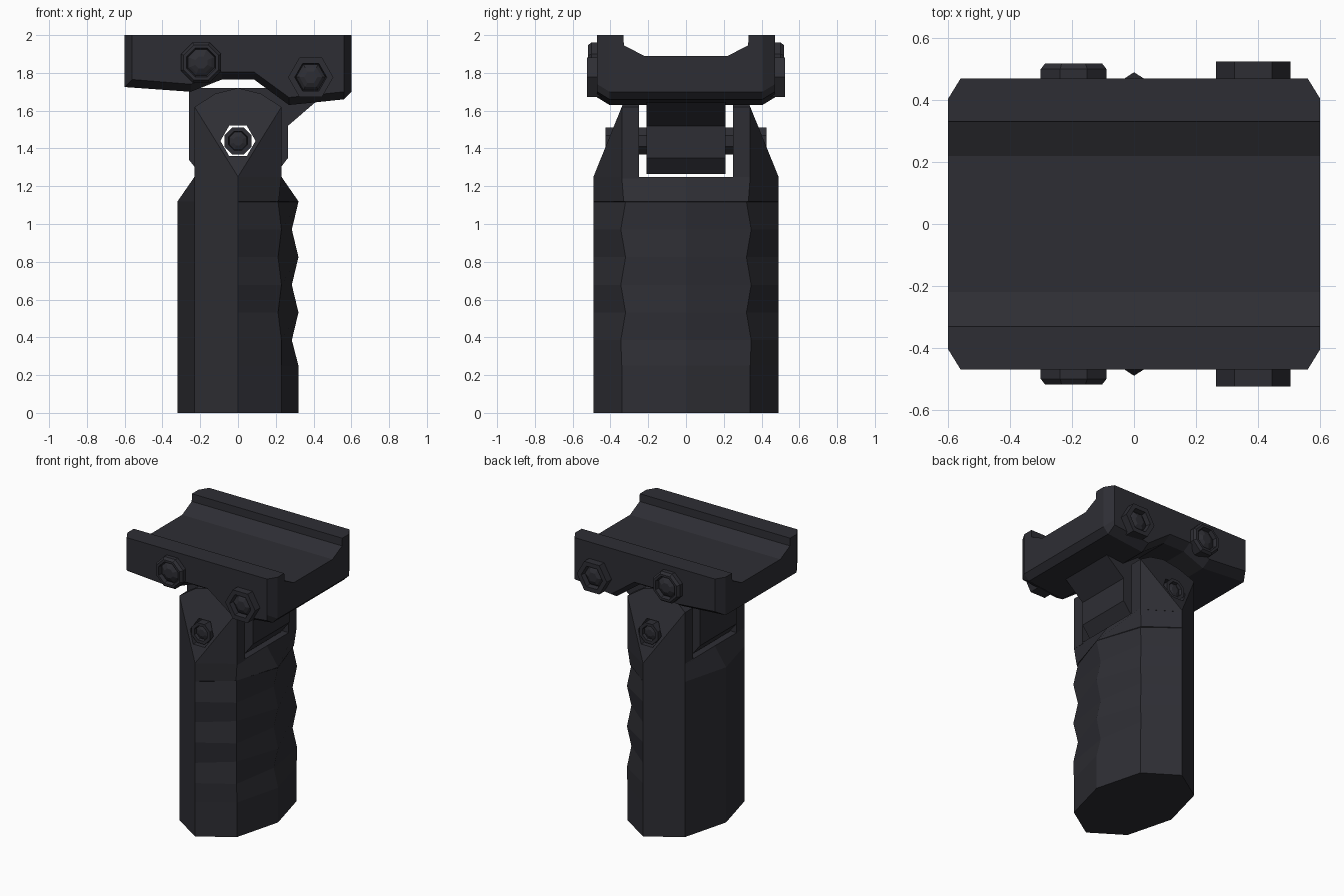
import bpy, bmesh
from math import cos, sin, pi

if "Cube" in bpy.data.objects:
    bpy.data.objects.remove(bpy.data.objects["Cube"], do_unlink=True)

black = bpy.data.materials.new("matte_black")
black.use_nodes = True
colour = (0.027, 0.027, 0.034, 1)
black.diffuse_color = colour
bsdf = next(n for n in black.node_tree.nodes if n.type == 'BSDF_PRINCIPLED')
bsdf.inputs["Base Color"].default_value = colour
bsdf.inputs["Roughness"].default_value = 0.7


def finish(name, bm):
    bmesh.ops.recalc_face_normals(bm, faces=bm.faces)
    mesh = bpy.data.meshes.new(name)
    bm.to_mesh(mesh)
    bm.free()
    mesh.materials.append(black)
    obj = bpy.data.objects.new(name, mesh)
    bpy.context.collection.objects.link(obj)
    return obj


def loft(name, rings):
    """Skin a list of equal-length closed rings and cap both ends."""
    bm = bmesh.new()
    rows = [[bm.verts.new(p) for p in ring] for ring in rings]
    n = len(rows[0])
    for a, b in zip(rows, rows[1:]):
        for i in range(n):
            j = (i + 1) % n
            bm.faces.new((a[i], a[j], b[j], b[i]))
    bm.faces.new(rows[0])
    bm.faces.new(rows[-1])
    return finish(name, bm)


def turned(name, x, z, sides, steps, phase=0.0):
    """Faceted part turned about the y direction; steps are (radius, y)."""
    angles = [phase + 2 * pi * i / sides for i in range(sides)]
    return loft(name, [[(x + r * cos(a), y, z + r * sin(a)) for a in angles]
                       for r, y in steps])


# Grip: octagonal column with finger ridges on the +x side
def grip_ring(z, ridge, cx=0.23, cy=0.34, back=0.32):
    return [(0, -0.49, z), (cx, -cy, z), (ridge, 0, z), (cx, cy, z),
            (0, 0.49, z), (-0.23, 0.34, z), (-back, 0, z), (-0.23, -0.34, z)]


rings = [grip_ring(0, 0.32), grip_ring(0.25, 0.32)]
for k in range(6):
    z = 0.385 + 0.1465 * k
    if k % 2 == 0:
        rings.append(grip_ring(z, 0.285, 0.23, 0.345))
    else:
        rings.append(grip_ring(z, 0.32, 0.212, 0.32))
rings.append(grip_ring(1.12, 0.32, 0.215, 0.33))
rings.append(grip_ring(1.25, 0.23, back=0.23))
loft("grip", rings)


# Clevis ears with sloping outer faces
def ear(name, s):
    pts = [(0, 0.25, 1.24), (0, 0.49, 1.24), (0, 0.49, 1.25)]
    for x in (-0.23, 0.23):
        pts += [(x, y, z) for y in (0.25, 0.34) for z in (1.24, 1.62)]
    for x, z in ((-0.12, 1.69), (0, 1.72), (0.12, 1.69)):
        pts += [(x, 0.25, z), (x, 0.49 - 0.405 * (z - 1.25), z)]
    bm = bmesh.new()
    for x, y, z in pts:
        bm.verts.new((x, y * s, z))
    out = bmesh.ops.convex_hull(bm, input=bm.verts)
    loose = [v for v in bm.verts if not v.link_faces]
    bmesh.ops.delete(bm, geom=loose, context='VERTS')
    bmesh.ops.dissolve_limit(bm, angle_limit=0.01, verts=bm.verts, edges=bm.edges)
    return finish(name, bm)


ears = [ear("front_ear", -1), ear("back_ear", 1)]

# Pivot tongue under the rail
outline = [(-0.26, 1.72), (-0.26, 1.34), (-0.2, 1.265), (0.2, 1.265),
           (0.265, 1.35), (0.265, 1.52), (0.41, 1.645), (0.3, 1.72)]
tongue = loft("pivot_tongue", [[(x, y, z) for x, z in outline] for y in (-0.21, 0.21)])

# Hexagonal pivot hole
cutter = turned("hole_cutter", 0, 1.44, 6, [(0.093, -0.6), (0.093, 0.6)])
cutter.hide_render = True
for obj in ears + [tongue]:
    mod = obj.modifiers.new("hole", 'BOOLEAN')
    mod.operation = 'DIFFERENCE'
    mod.solver = 'EXACT'
    mod.object = cutter
    bpy.context.view_layer.objects.active = obj
    bpy.ops.object.modifier_apply(modifier=mod.name)
bpy.data.objects.remove(cutter, do_unlink=True)

# Rail clamp: arched underside, chamfered ends, channel along the top
under = [(-0.6, 1.725), (-0.25, 1.70), (-0.085, 1.765), (0.085, 1.765),
         (0.27, 1.63), (0.42, 1.645), (0.56, 1.66), (0.6, 1.70)]


def rail_ring(y, top, half=0.6, lift=0.0):
    ring = [(max(-half, min(half, x)), y, z + lift) for x, z in under[:-1]]
    ring.append((half + 0.001, y, under[-1][1] + lift))
    return ring + [(half + 0.001, y, top), (-half, y, top)]


half_rail = [(0.47, 2.0, 0.56, 0.04), (0.405, 2.0, 0.6, 0), (0.331, 2.0, 0.6, 0),
             (0.329, 1.945, 0.6, 0), (0.22, 1.89, 0.6, 0)]
loft("rail_clamp", [rail_ring(-y, *rest) for y, *rest in half_rail]
     + [rail_ring(y, *rest) for y, *rest in reversed(half_rail)])

# Clamp bolts and nuts on both sides, and the pivot bolt ends
for side, s in (("front", -1), ("back", 1)):
    bolt = [(0.115, 0.44), (0.115, 0.5), (0.1, 0.518), (0.083, 0.518),
            (0.075, 0.49), (0.06, 0.5), (0.035, 0.512)]
    turned(side + "_bolt_head", -0.195, 1.855, 8, [(r, y * s) for r, y in bolt], pi / 8)
    nut = [(0.12, 0.43), (0.12, 0.525), (0.085, 0.525),
           (0.078, 0.49), (0.06, 0.505), (0.035, 0.515)]
    turned(side + "_clamp_nut", 0.385, 1.777, 6, [(r, y * s) for r, y in nut])
    pin = [(0.078, 0), (0.078, 0.425), (0.055, 0.425), (0.05, 0.405), (0.025, 0.415)]
    turned(side + "_pivot_bolt", 0, 1.44, 8, [(r, y * s) for r, y in pin], pi / 8)
